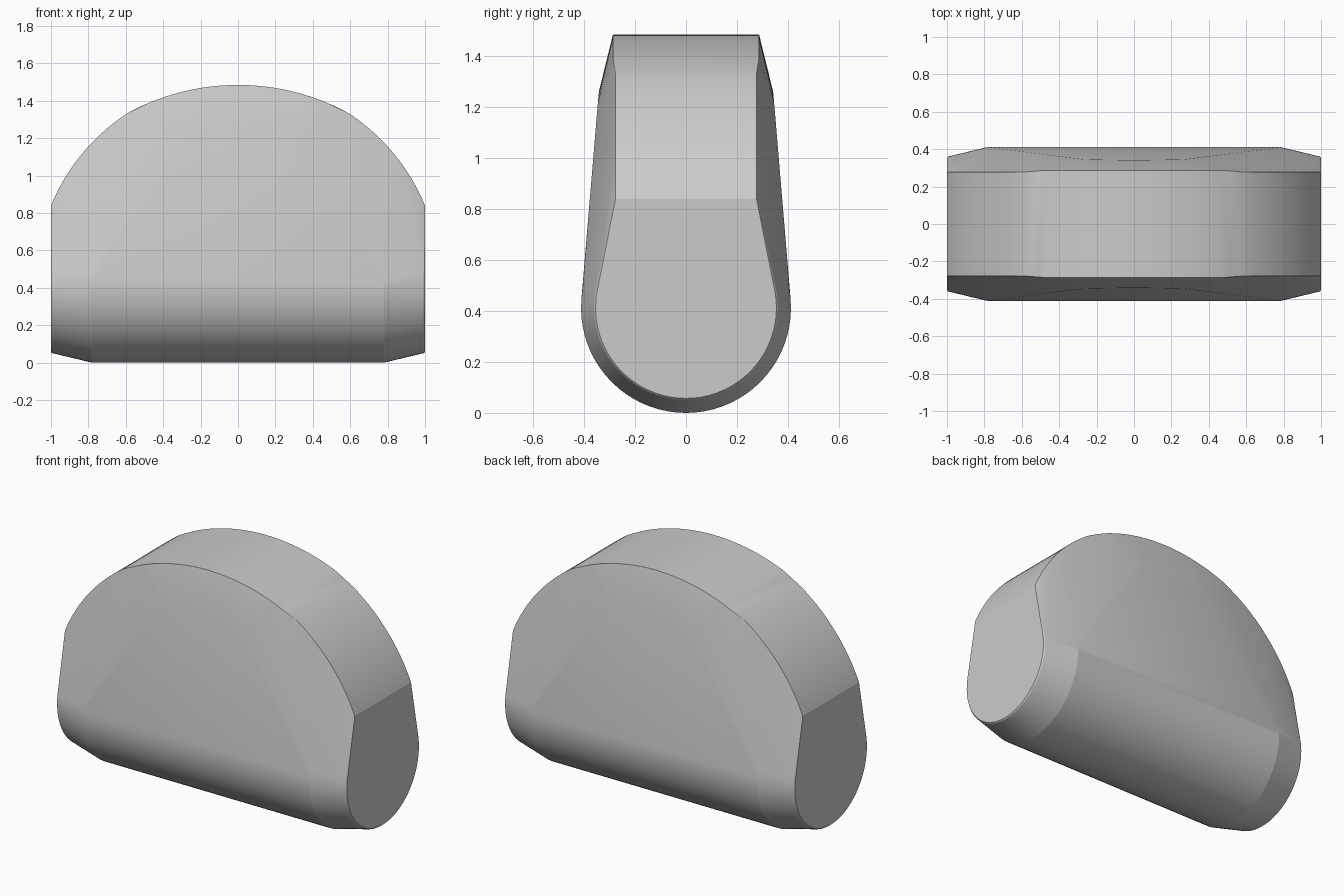
import bpy, bmesh
from math import sin, cos, pi, radians, sqrt

cube = bpy.data.objects.get("Cube")
if cube:
    bpy.data.objects.remove(cube, do_unlink=True)

grey = bpy.data.materials.new("plain_grey")
grey.use_nodes = True
colour = (0.6, 0.6, 0.6, 1)
grey.diffuse_color = colour
grey.node_tree.nodes["Principled BSDF"].inputs["Base Color"].default_value = colour

AXIS = 0.412      # height of the rounded base's axis
SEGMENTS = 72


def round_base(x, radius):
    """Ring of the rounded lower body at one x position."""
    return [(x, radius * sin(2 * pi * i / SEGMENTS), AXIS + radius * cos(2 * pi * i / SEGMENTS))
            for i in range(SEGMENTS)]


def arch_height(x):
    """Crown arc in the middle, tighter shoulder arcs outside it."""
    if abs(x) < 0.59:
        return 0.25 + sqrt(1.235 ** 2 - x * x)
    return 0.429 + sqrt(1.081 ** 2 - x * x)


points = []
for side in (-1, 1):
    # Full-size body, slightly narrower end caps with a tiny rounded rim
    points += round_base(side * 0.78, 0.412)
    points += round_base(side * 0.993, 0.361)
    points += round_base(side, 0.355)
    # Arched rim on the front and back
    steps = 64
    for i in range(steps + 1):
        x = sin(pi / 2 * (2 * i / steps - 1))
        rim = 0.287 if abs(x) < 0.5 else 0.277
        points.append((x, side * rim, arch_height(x)))
    # Upper edge of each broad sloping face
    for i in range(9):
        x = 0.27 * (i / 4 - 1)
        z = 1.262 - 0.6 * x * x
        points.append((x, side * (0.415 - 0.09 * (z - 0.45)), z))

# Wrap one closed skin round the guide points
bm = bmesh.new()
for p in points:
    bm.verts.new(p)
bmesh.ops.remove_doubles(bm, verts=bm.verts, dist=0.0005)
hull = bmesh.ops.convex_hull(bm, input=bm.verts)
unused = {v for v in hull["geom_interior"] + hull["geom_unused"]
          if isinstance(v, bmesh.types.BMVert)}
bmesh.ops.delete(bm, geom=list(unused), context="VERTS")
bmesh.ops.dissolve_limit(bm, angle_limit=radians(0.5), verts=bm.verts, edges=bm.edges)
bmesh.ops.recalc_face_normals(bm, faces=bm.faces)

mesh = bpy.data.meshes.new("domed_body")
bm.to_mesh(mesh)
bm.free()
mesh.materials.append(grey)
body = bpy.data.objects.new("domed_body", mesh)
bpy.context.collection.objects.link(body)

bpy.ops.object.select_all(action="DESELECT")
body.select_set(True)
bpy.context.view_layer.objects.active = body
bpy.ops.object.shade_smooth_by_angle(angle=radians(12))
